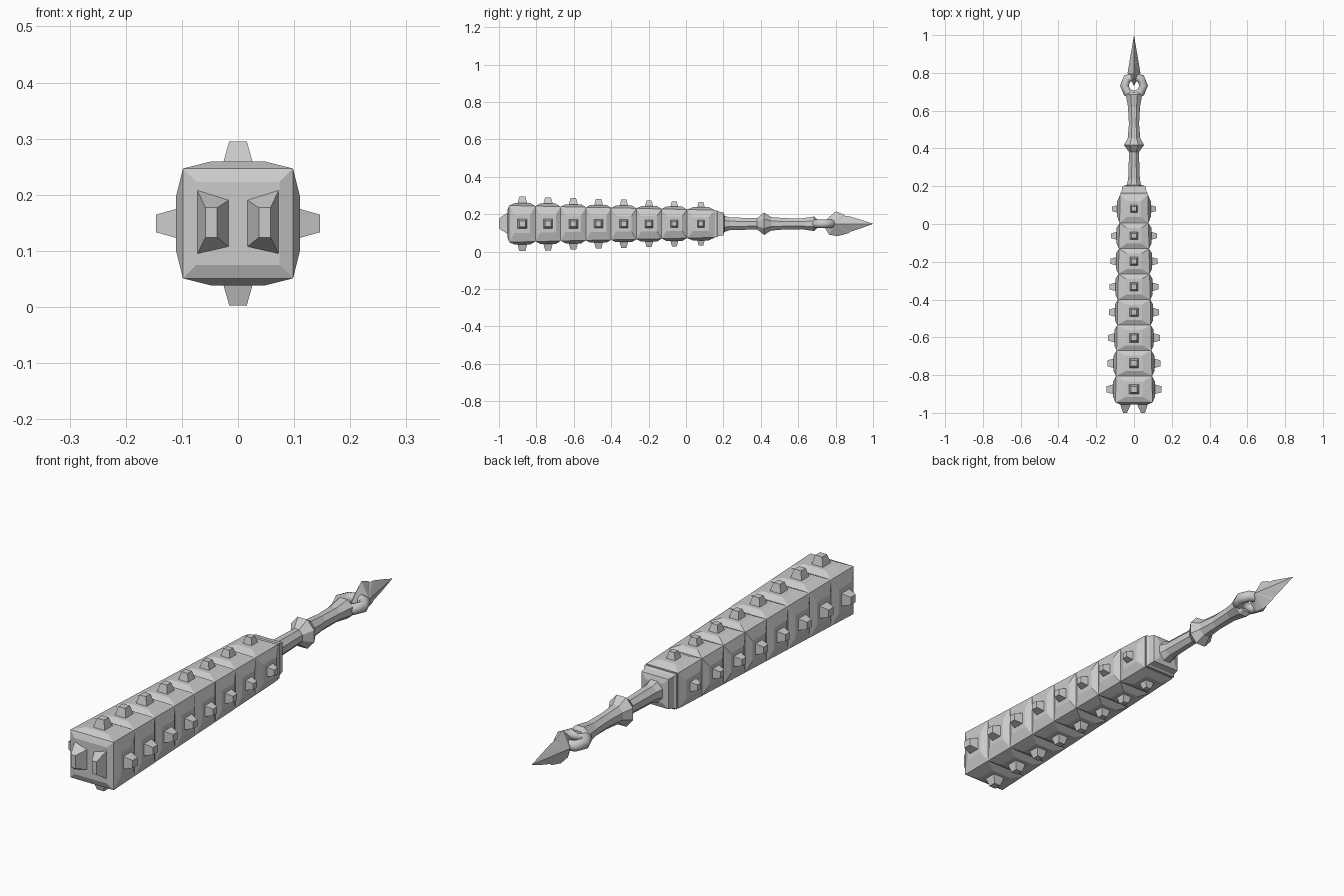
import bpy, math
from mathutils import Matrix, Vector

if "Cube" in bpy.data.objects:
    bpy.data.objects.remove(bpy.data.objects["Cube"])

ZC = 0.149  # height of the long axis


def make(name, verts, faces):
    me = bpy.data.meshes.new(name)
    me.from_pydata([(x, y, z + ZC) for x, y, z in verts], [], faces)
    me.validate()
    ob = bpy.data.objects.new(name, me)
    bpy.context.collection.objects.link(ob)
    bpy.context.view_layer.objects.active = ob
    bpy.ops.object.mode_set(mode='EDIT')
    bpy.ops.mesh.select_all(action='SELECT')
    bpy.ops.mesh.remove_doubles(threshold=0.0002)
    bpy.ops.mesh.normals_make_consistent(inside=False)
    bpy.ops.object.mode_set(mode='OBJECT')
    return ob


def loft(name, rings):
    n = len(rings[0])
    verts = [v for r in rings for v in r]
    faces = [(i * n + j, i * n + (j + 1) % n, (i + 1) * n + (j + 1) % n, (i + 1) * n + j)
             for i in range(len(rings) - 1) for j in range(n)]
    faces += [tuple(range(n)), tuple(range((len(rings) - 1) * n, len(rings) * n))]
    return make(name, verts, faces)


def polygon(y, rx, rz, n):
    # ring around the axis with flats facing x and z
    k = 1 / math.cos(math.pi / n)
    return [(rx * k * math.cos(a), y, rz * k * math.sin(a))
            for a in (math.pi * (2 * i + 1) / n for i in range(n))]


def half(y):
    # tapering half width of the club
    return 0.098 - 0.025 * (y + 0.945) / 1.1


# club body: eight blocks with a raised panel and a stud on each side
edges = [-0.945, -0.805, -0.67, -0.535, -0.4, -0.265, -0.13, 0.005, 0.155]
verts, faces = [], []
for s, (y0, y1) in enumerate(zip(edges, edges[1:])):
    h0, h1, ym = half(y0), half(y1), (y0 + y1) / 2
    top, w = half(ym) + 0.014, half(ym) * 0.5
    for k in range(4):
        R = Matrix.Rotation(k * math.pi / 2, 4, 'Y')
        quad = [(-h0, y0, h0), (h0, y0, h0), (h1, y1, h1), (-h1, y1, h1),
                (-w, ym - 0.042, top), (w, ym - 0.042, top),
                (w, ym + 0.042, top), (-w, ym + 0.042, top)]
        b = len(verts)
        verts += [R @ Vector(p) for p in quad]
        faces += [(b + i, b + (i + 1) % 4, b + 4 + (i + 1) % 4, b + 4 + i) for i in range(4)]
        faces.append((b + 4, b + 5, b + 6, b + 7))
        size = half(ym) / 0.098
        stud = [[R @ Vector((sx * r, ym + sy * r, z))
                 for sx, sy in ((-1, -1), (1, -1), (1, 1), (-1, 1))]
                for r, z in ((0.027 * size, top - 0.003), (0.016 * size, top + 0.036 * size))]
        loft(f"stud_{s}_{k}", stud)
# shallow front cap and hidden back cap
b, h = len(verts), half(-0.945)
for r, y in ((h, -0.945), (0.074, -0.955)):
    verts += [(-r, y, -r), (r, y, -r), (r, y, r), (-r, y, r)]
faces += [(b + i, b + (i + 1) % 4, b + 4 + (i + 1) % 4, b + 4 + i) for i in range(4)]
faces.append((b + 4, b + 5, b + 6, b + 7))
b, h = len(verts), half(0.155)
verts += [(-h, 0.155, -h), (h, 0.155, -h), (h, 0.155, h), (-h, 0.155, h)]
faces.append((b, b + 1, b + 2, b + 3))
make("club_body", verts, faces)

# pair of front fangs
for side, name in ((-1, "left_fang"), (1, "right_fang")):
    loft(name, [
        [(side * 0.016, -0.953, -0.042), (side * 0.073, -0.953, -0.055),
         (side * 0.073, -0.953, 0.060), (side * 0.016, -0.953, 0.042)],
        [(side * 0.037, -1.0, -0.025), (side * 0.058, -1.0, -0.025),
         (side * 0.058, -1.0, 0.028), (side * 0.037, -1.0, 0.028)]])

# square collar
loft("collar", [polygon(y, r, r, 4) for y, r in
                ((0.150, 0.070), (0.165, 0.072), (0.172, 0.066), (0.200, 0.061), (0.207, 0.040))])

# faceted grip with a raised middle ring
grip = [(0.19, 0.042, 0.048), (0.235, 0.031, 0.034), (0.38, 0.026, 0.030),
        (0.418, 0.053, 0.060), (0.455, 0.033, 0.036), (0.53, 0.027, 0.030),
        (0.62, 0.032, 0.029), (0.685, 0.043, 0.039), (0.70, 0.032, 0.025)]
loft("grip", [polygon(y, rx, rz, 8) for y, rx, rz in grip])

# chain link
bpy.ops.mesh.primitive_torus_add(major_segments=8, minor_segments=8, major_radius=0.051,
                                 minor_radius=0.023, location=(0, 0.733, ZC))
bpy.context.object.name = "chain_link"
bpy.ops.object.shade_smooth_by_angle(angle=math.radians(50))

# leaf blade: notched outline in the yz plane with a ridge on each side
outline = [(0.73, 0.0), (0.765, 0.035), (0.80, 0.066), (0.845, 0.050), (0.85, 0.042),
           (0.875, 0.040), (0.94, 0.020), (1.0, 0.0), (0.93, -0.026), (0.88, -0.042),
           (0.87, -0.050), (0.81, -0.066), (0.765, -0.058)]
n = len(outline)
verts = [(0, y, z) for y, z in outline] + [(0.034, 0.80, 0), (-0.034, 0.80, 0)]
faces = [(i, (i + 1) % n, n + s) for i in range(n) for s in (0, 1)]
make("tail_blade", verts, faces)
